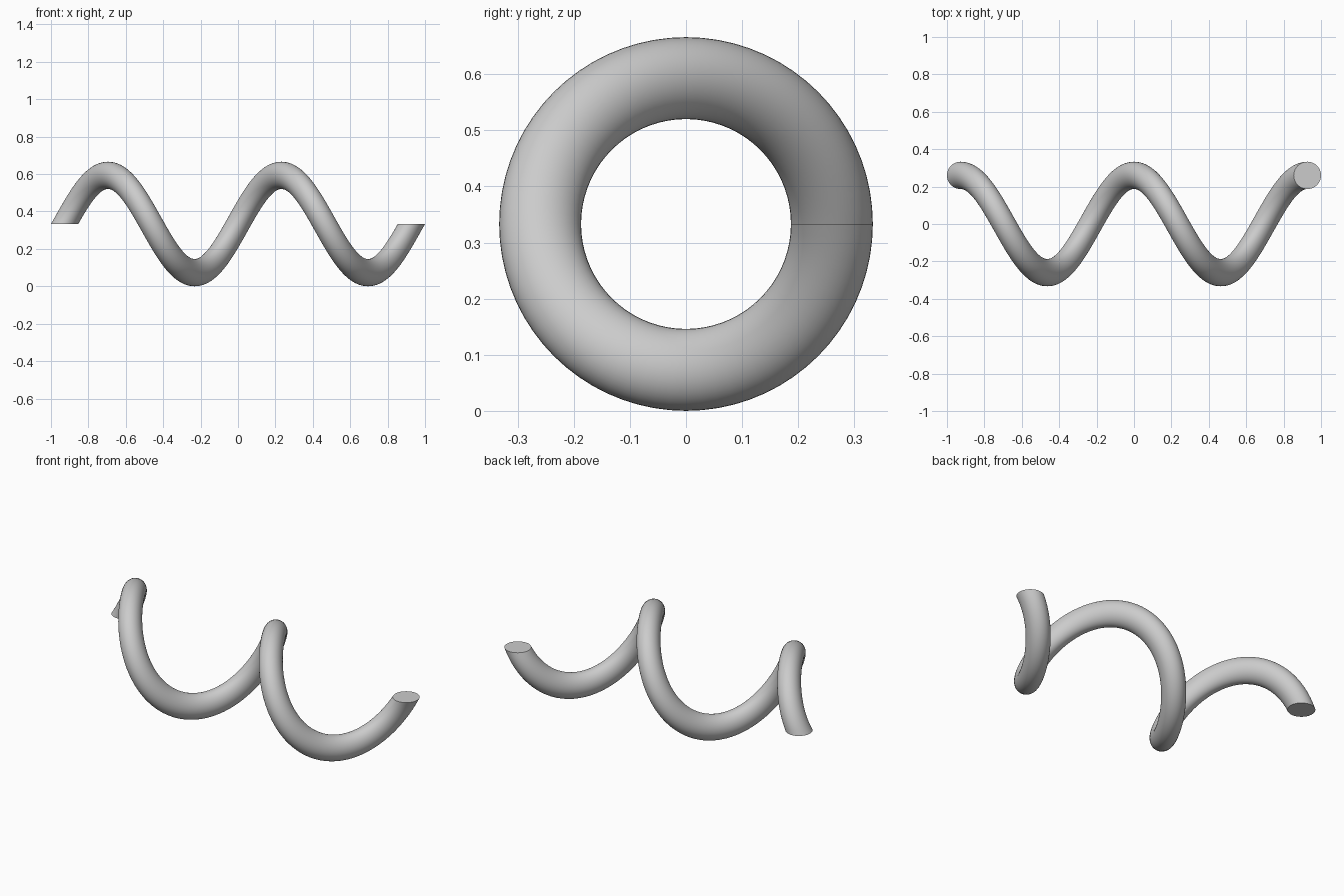
import bpy, bmesh, math
from mathutils import Matrix, Vector

cube = bpy.data.objects.get("Cube")
if cube:
    bpy.data.objects.remove(cube, do_unlink=True)

TUBE = 0.073          # radius of the round section
COIL = 0.26           # radius of the coil's centre line
HALF = 1.0 - TUBE     # half the centre line's length
TURNS, STEPS, SIDES = 2, 144, 40

grey = bpy.data.materials.new("plain grey")
grey.use_nodes = True
colour = (0.6, 0.6, 0.6, 1)
grey.diffuse_color = colour
grey.node_tree.nodes["Principled BSDF"].inputs["Base Color"].default_value = colour

# Round section lying flat at the starting end, swept around the x axis
bm = bmesh.new()
start = Vector((-HALF, COIL, 0))
bmesh.ops.create_circle(bm, segments=SIDES, radius=TUBE,
                        matrix=Matrix.Translation(start))
bmesh.ops.spin(bm, geom=bm.verts[:] + bm.edges[:], cent=(0, 0, 0),
               axis=(1, 0, 0), dvec=(2 * HALF / STEPS, 0, 0),
               angle=TURNS * math.tau, steps=STEPS, use_duplicate=False)

# Flat end caps
bmesh.ops.holes_fill(bm, edges=[e for e in bm.edges if e.is_boundary], sides=0)
bmesh.ops.recalc_face_normals(bm, faces=bm.faces[:])
bmesh.ops.translate(bm, verts=bm.verts[:], vec=(0, 0, COIL + TUBE))

mesh = bpy.data.meshes.new("coil")
bm.to_mesh(mesh)
bm.free()
mesh.materials.append(grey)
coil = bpy.data.objects.new("coil", mesh)
bpy.context.collection.objects.link(coil)

# Smooth tube with crisp cap rims
bpy.ops.object.select_all(action='DESELECT')
coil.select_set(True)
bpy.context.view_layer.objects.active = coil
bpy.ops.object.shade_smooth_by_angle(angle=math.radians(30))
